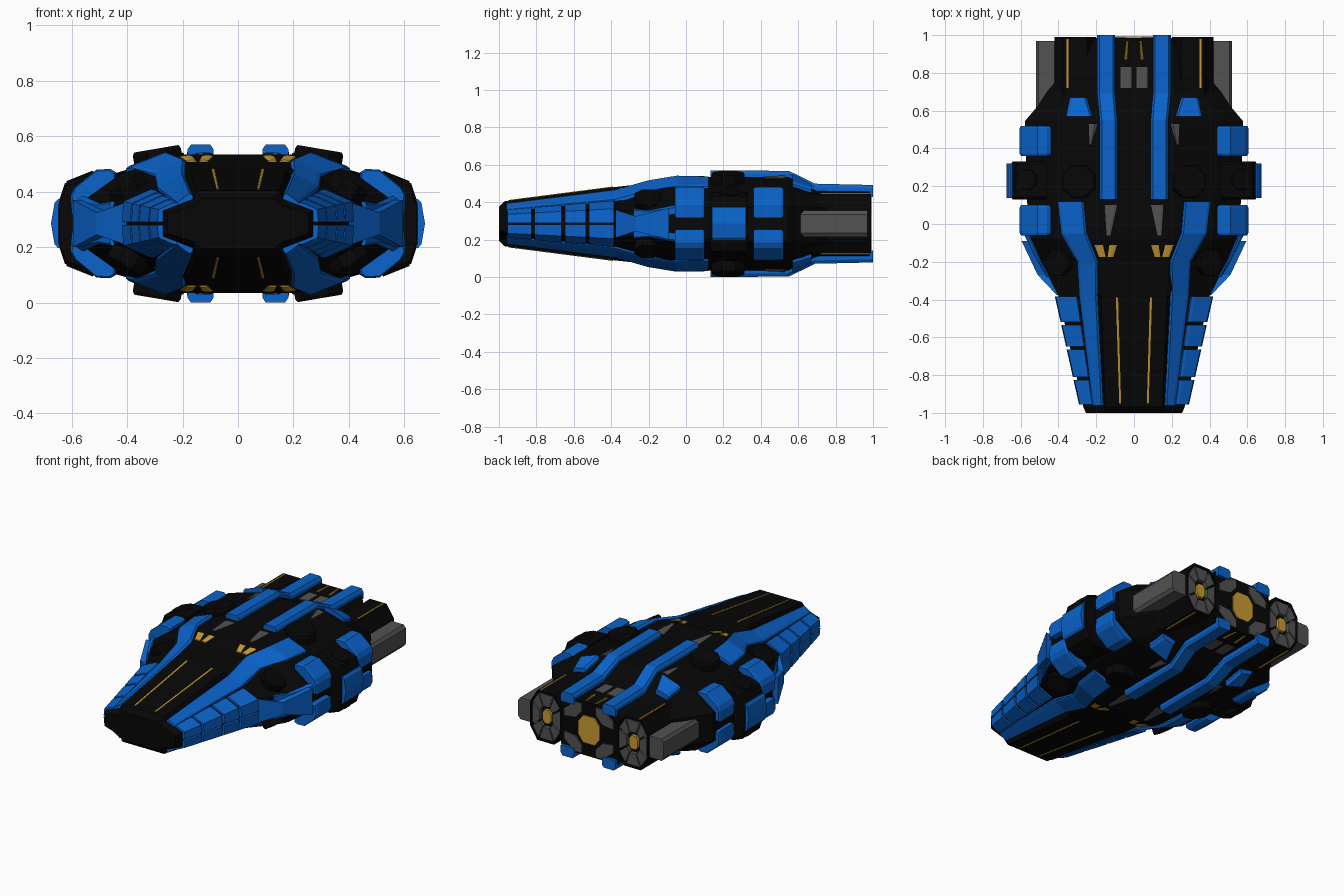
import bpy, bmesh
from math import cos, sin, pi
from mathutils import Vector

if "Cube" in bpy.data.objects:
    bpy.data.objects.remove(bpy.data.objects["Cube"])

ZC = 0.285  # mid-height: the ship is mirrored left/right and top/bottom


def material(name, rgb):
    m = bpy.data.materials.new(name)
    m.diffuse_color = (*rgb, 1)
    m.use_nodes = True
    m.node_tree.nodes["Principled BSDF"].inputs["Base Color"].default_value = m.diffuse_color
    return m


BLACK = material("black", (0.002, 0.002, 0.002))
BLUE = material("blue", (0.003, 0.125, 0.6))
GOLD = material("gold", (0.58, 0.33, 0.03))
GREY = material("grey", (0.085, 0.085, 0.085))


def loft(name, parts, mat, mx=True, mz=True):
    """Each part is a list of equal-length rings; skin, cap and mirror them."""
    bm = bmesh.new()
    for rings in parts:
        for sx in ((1, -1) if mx else (1,)):
            for sz in ((1, -1) if mz else (1,)):
                vs = [[bm.verts.new((sx * x, y, sz * z + ZC)) for x, y, z in r] for r in rings]
                n = len(vs[0])
                for a, b in zip(vs, vs[1:]):
                    for i in range(n):
                        j = (i + 1) % n
                        bm.faces.new((a[i], a[j], b[j], b[i]))
                bm.faces.new(vs[0])
                bm.faces.new(vs[-1])
    bmesh.ops.recalc_face_normals(bm, faces=bm.faces)
    me = bpy.data.meshes.new(name)
    bm.to_mesh(me)
    bm.free()
    me.materials.append(mat)
    ob = bpy.data.objects.new(name, me)
    bpy.context.collection.objects.link(ob)
    return ob


# Hull stations: y, deck half-width, deck height, shoulder x, z, side x, z
HULL = [
    (-1.00, .13, .09, .16, .065, .255, .035),
    (-.97, .15, .12, .16, .088, .268, .045),
    (-.38, .175, .196, .19, .162, .40, .075),
    (-.20, .18, .216, .30, .17, .49, .06),
    (-.08, .21, .25, .42, .18, .56, .08),
    (.545, .21, .25, .45, .18, .577, .09),
    (.63, .21, .209, .40, .165, .505, .09),
    (.70, .21, .174, .36, .15, .46, .09),
    (.98, .20, .172, .21, .12, .22, .06),
]


def station(y):
    for a, b in zip(HULL, HULL[1:]):
        if y <= b[0]:
            t = (y - a[0]) / (b[0] - a[0])
            return [p + (q - p) * t for p, q in zip(a, b)]
    return list(HULL[-1])


def surf(x, y):
    """Height of the upper hull at plan position x, y."""
    _, wt, h, wm, hm, w, s = station(y)
    if x <= wt:
        return h
    if x <= wm:
        return h + (hm - h) * (x - wt) / (wm - wt)
    return hm + (s - hm) * min(1, (x - wm) / (w - wm))


def ribbon(rows, t, c=0.012):
    """Chamfered plate lying on the hull; rows are (y, inner x, outer x)."""
    rings = []
    for y, a, b in rows:
        za, zb = surf(a, y), surf(b, y)
        k = min(c, (b - a) * .3)
        rings.append([(a, y, za - .03), (a, y, za + t * .5), (a + k, y, za + t),
                      (b - k, y, zb + t), (b, y, zb + t * .5), (b, y, zb - .03)])
    return rings


def drum(c, axis, r, d, n=8):
    """Chamfered n-sided turret base along an axis."""
    c, a = Vector(c), Vector(axis).normalized()
    u = Vector((0, 1, 0))
    v = a.cross(u)
    return [[tuple(c + a * h + (u * cos((i + .5) * 2 * pi / n) + v * sin((i + .5) * 2 * pi / n)) * q)
             for i in range(n)] for h, q in ((-d, r), (-.012, r), (0, r * .92))]


def extrude(pts, y0, y1, c=0.0):
    """Sweep an x-z profile along y with slightly shrunken ends."""
    cx = sum(p[0] for p in pts) / len(pts)
    cz = sum(p[1] for p in pts) / len(pts)

    def ring(y, s):
        return [(cx + (x - cx) * s, y, cz + (z - cz) * s) for x, z in pts]
    if not c:
        return [ring(y0, 1), ring(y1, 1)]
    return [ring(y0, .92), ring(y0 + c, 1), ring(y1 - c, 1), ring(y1, .92)]


# Main hull
rings = []
for y, wt, h, wm, hm, w, s in HULL:
    q = [(wt, h), (wm, hm), (w, s)]
    half = q + [(x, -z) for x, z in reversed(q)]
    rings.append([(x, y, z) for x, z in half] + [(-x, y, z) for x, z in reversed(half)])
loft("hull", [rings], BLACK, False, False)

# Long blue armour strips and rear ridges
loft("front_armour_strip", [ribbon([(-.96, .162, .218), (-.38, .192, .29), (-.2, .19, .30),
                                    (-.05, .25, .385), (.12, .265, .405)], .02)], BLUE)
loft("rear_ridge", [ribbon([(.13, .088, .182), (.55, .088, .182), (.69, .10, .195), (1.0, .10, .195)], .035)], BLUE)
loft("rear_small_plate", [ribbon([(.57, .22, .36), (.67, .25, .34)], .03)], BLUE)

# Segmented plates along the nose flanks, with a step below the strip
plates = []
for y0, y1 in ((-.955, -.825), (-.81, -.665), (-.648, -.535), (-.518, -.385)):
    seg = []
    for y in (y0, y1):
        _, wt, h, wm, hm, w, s = station(y)
        px, pz = wm + (w - wm) * .55, hm + (s - hm) * .55
        seg.append([(px - .03, y, pz - .03), (px, y, pz + .01), (px + .015, y, pz + .008),
                    (w + .015, y, s + .005), (w + .02, y, .005), (w - .03, y, .005)])
    plates.append(seg)
loft("nose_flank_plate", plates, BLUE)

# Hourglass plate on each cheek, with a thin trim around the turret
cheek = []
for x, y, z in ((.40, -.375, .075), (.50, -.27, .04), (.585, -.09, .085)):
    cheek.append([(x - .06, y, z), (x + .01, y, z), (x + .01, y, -z), (x - .06, y, -z)])
loft("cheek_plate", [cheek], BLUE, True, False)
loft("cheek_trim", [ribbon([(-.28, .445, .462), (-.2, .49, .508), (-.06, .55, .58)], .012)], BLUE)

# Wrap-around blue side brackets
bracket = [(.44, .12), (.44, .185), (.46, .197), (.51, .195), (.59, .13), (.605, .10), (.6, .03), (.54, .03)]
loft("side_bracket", [extrude(bracket, -.06, .10, .012), extrude(bracket, .36, .52, .012)], BLUE)

# Side pods with blue outer plate
pod = [(.46, .175), (.56, .17), (.625, .145), (.65, .07)]
loft("side_pod", [extrude(pod + [(x, -z) for x, z in reversed(pod)], .13, .33, .012)], BLACK, True, False)
shell = [(.60, .088), (.65, .088), (.662, .075), (.675, 0), (.662, -.075), (.65, -.088), (.60, -.088)]
loft("side_pod_plate", [extrude(shell, .138, .32)], BLUE, True, False)

# Turret bases on deck, pods and cheeks
loft("turret_base", [drum((.295, .225, .27), (.17, 0, 1), .095, .09),
                     drum((.572, .235, .172), (.4, 0, 1), .06, .05),
                     drum((.41, -.205, .15), (.6, -.25, 1), .08, .06)], BLACK)

# Engine nacelles with recessed rear
NX = .31
octo = [(.06, .16), (.11, .08), (.11, -.08), (.06, -.16),
        (-.06, -.16), (-.11, -.08), (-.11, .08), (-.06, .16)]


def oct_ring(cx, y, s, sx=1.0):
    return [(cx + x * s * sx, y, z * s) for x, z in octo]


loft("engine_nacelle", [[oct_ring(NX, .58, .8), oct_ring(NX, .64, 1), oct_ring(NX, .99, 1),
                         oct_ring(NX, .99, .94), oct_ring(NX, .96, .85)]], BLACK, True, False)
loft("small_engine_glow", [[oct_ring(NX, .95, .27), oct_ring(NX, .98, .27)]], GOLD, True, False)


def petal(cx, k, s0, s1, y0, y1):
    """Grey nozzle panel on side k of the octagon."""
    a, b = Vector(octo[k]), Vector(octo[(k + 1) % 8])
    a, b = a.lerp(b, .07), b.lerp(a, .07)
    return [[(cx + p.x, y, p.y) for p in (a * s0, a * s1, b * s1, b * s0)] for y in (y0, y1)]


loft("small_engine_petal", [petal(NX, k, .42, .9, .95, .985) for k in range(8)], GREY, True, False)

# Central engine: frame, glow and four corner panels
loft("main_engine_frame", [[oct_ring(0, .9, 1.07, 1.7), oct_ring(0, .985, 1.07, 1.7)]], BLACK, False, False)
loft("main_engine_glow", [[oct_ring(0, .97, .55, 1.25), oct_ring(0, .992, .55, 1.25)]], GOLD, False, False)
corner = [(.05, .11), (.095, .06), (.175, .05), (.175, .10), (.10, .16), (.05, .16)]
loft("main_engine_panel", [extrude(corner, .97, .993)], GREY)

# Grey side boxes at the stern
box = [(.38, .07), (.505, .07), (.52, .05), (.52, -.05), (.505, -.07), (.38, -.07)]
loft("stern_side_box", [extrude(box, .60, .97)], GREY, True, False)

# Grey deck insets
loft("deck_inset", [ribbon([(.72, .012, .072), (.83, .012, .072)], .006),
                    ribbon([(-.06, .125, .145), (.10, .09, .155)], .006),
                    ribbon([(.42, .225, .235), (.53, .195, .24)], .008)], GREY)

# Gold lines and lights
nacelle_line = [[(x, y, z) for x, z in ((.348, .15), (.348, .165), (.358, .165), (.358, .15))] for y in (.72, .98)]
loft("gold_trim", [ribbon([(-.95, .068, .078), (-.39, .084, .096)], .004),
                   ribbon([(-.175, .11, .14), (-.11, .09, .13)], .006),
                   ribbon([(-.175, .15, .185), (-.11, .165, .21)], .006),
                   ribbon([(.87, .035, .052), (.97, .03, .04)], .006), nacelle_line], GOLD)
